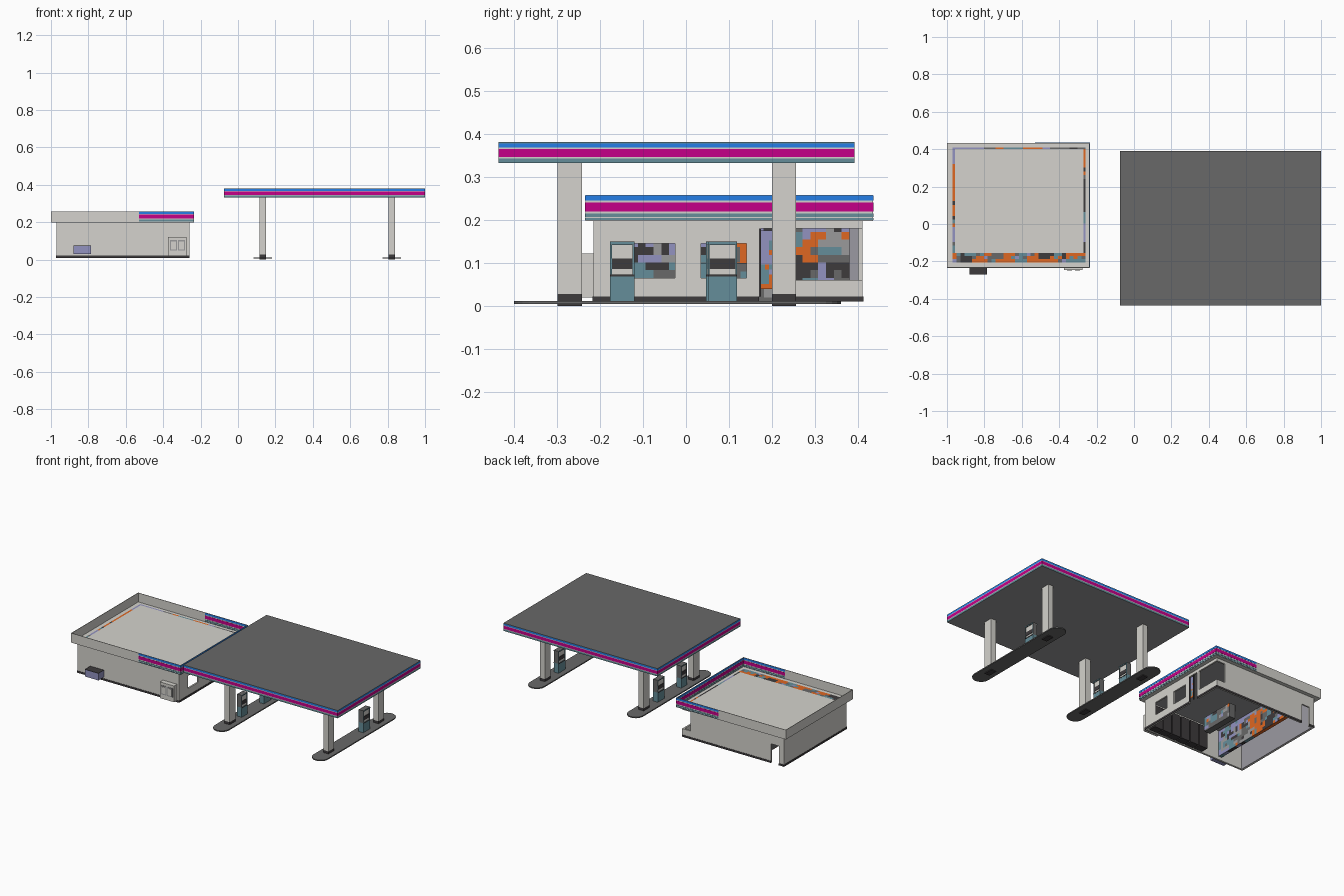
import bpy, bmesh, math, random
from mathutils import Vector

if "Cube" in bpy.data.objects:
    bpy.data.objects.remove(bpy.data.objects["Cube"])

random.seed(5)
COLOURS = {
    "light_grey": (0.66, 0.65, 0.61), "dark_grey": (0.138, 0.138, 0.138),
    "charcoal": (0.048, 0.043, 0.046), "magenta": (0.56, 0.0, 0.25),
    "blue": (0.018, 0.21, 0.8), "teal": (0.13, 0.27, 0.32),
    "orange": (0.74, 0.135, 0.016), "lavender": (0.29, 0.29, 0.53),
    "mid_grey": (0.32, 0.32, 0.33), "pale_lavender": (0.33, 0.32, 0.36)}
NAMES = list(COLOURS)
MATS = []
for n, c in COLOURS.items():
    m = bpy.data.materials.new(n)
    m.diffuse_color = (*c, 1)
    m.use_nodes = True
    m.node_tree.nodes["Principled BSDF"].inputs["Base Color"].default_value = m.diffuse_color
    MATS.append(m)


def finish(name, bm, recalc=True):
    if recalc:
        bmesh.ops.recalc_face_normals(bm, faces=bm.faces)
    me = bpy.data.meshes.new(name)
    bm.to_mesh(me)
    bm.free()
    for m in MATS:
        me.materials.append(m)
    ob = bpy.data.objects.new(name, me)
    bpy.context.collection.objects.link(ob)
    return ob


def boxes(name, specs):
    """Each spec: x0, x1, y0, y1, z0, z1, colour."""
    bm = bmesh.new()
    for x0, x1, y0, y1, z0, z1, col in specs:
        vs = bmesh.ops.create_cube(bm, size=1)["verts"]
        for v in vs:
            v.co = Vector((x0 + (v.co.x + .5) * (x1 - x0),
                           y0 + (v.co.y + .5) * (y1 - y0),
                           z0 + (v.co.z + .5) * (z1 - z0)))
        for f in {f for v in vs for f in v.link_faces}:
            f.material_index = NAMES.index(col)
    return finish(name, bm)


def prism(name, outline, levels, side_cols, bottom_col, top_col):
    """Extruded outline with a colour per height band."""
    bm = bmesh.new()
    rings = [[bm.verts.new((x, y, z)) for x, y in outline] for z in levels]
    n = len(outline)
    for a, b, col in zip(rings, rings[1:], side_cols):
        for i in range(n):
            f = bm.faces.new((a[i], a[(i + 1) % n], b[(i + 1) % n], b[i]))
            f.material_index = NAMES.index(col)
    bm.faces.new(rings[0][::-1]).material_index = NAMES.index(bottom_col)
    bm.faces.new(rings[-1]).material_index = NAMES.index(top_col)
    return finish(name, bm)


def mosaic(name, o, u, v, nu, nv, cols):
    """Flat panel of clustered colour cells, like packed goods."""
    o, u, v = Vector(o), Vector(u), Vector(v)
    bm = bmesh.new()
    p = [[bm.verts.new(o + u * (i / nu) + v * (j / nv)) for j in range(nv + 1)]
         for i in range(nu + 1)]
    picked = {}
    for i in range(nu):
        for j in range(nv):
            near = [picked[k] for k in ((i - 1, j), (i, j - 1)) if k in picked]
            col = random.choice(near) if near and random.random() < .6 else random.choice(cols)
            picked[i, j] = col
            f = bm.faces.new((p[i][j], p[i + 1][j], p[i + 1][j + 1], p[i][j + 1]))
            f.material_index = NAMES.index(col)
    return finish(name, bm, False)


def rect(x0, x1, y0, y1):
    return [(x0, y0), (x1, y0), (x1, y1), (x0, y1)]


def wall(name, axis, at, a0, a1, z0, z1, openings, t=.01, col="light_grey"):
    """Wall strip from a0 to a1 with rectangular openings (a, b, low, high)."""
    parts, cur = [], a0
    for a, b, lo, hi in openings:
        parts += [(cur, a, z0, z1), (a, b, z0, min(lo, z1)), (a, b, hi, z1)]
        cur = b
    parts.append((cur, a1, z0, z1))
    specs = []
    for a, b, lo, hi in parts:
        if b - a > 1e-4 and hi - lo > 1e-4:
            specs.append((at, at + t, a, b, lo, hi, col) if axis == "y"
                         else (a, b, at, at + t, lo, hi, col))
    return boxes(name, specs)


# ---- Canopy ----
prism("canopy", rect(-.075, 1, -.435, .391),
      [.332, .343, .346, .365, .368, .378, .381],
      ["teal", "light_grey", "magenta", "light_grey", "blue", "teal"], "mid_grey", "dark_grey")

# ---- Islands, columns and pumps ----
for side, cx, pumps in (("inner", .133, (-.148, .08)), ("outer", .822, (.085,))):
    r = .05
    arc = [(r * math.cos(k * math.pi / 10), r * math.sin(k * math.pi / 10)) for k in range(11)]
    outline = [(cx + x, .31 + y) for x, y in arc] + [(cx - x, -.35 - y) for x, y in arc]
    prism(side + "_island", outline, [.005, .012], ["dark_grey"], "dark_grey", "dark_grey")
    for tag, cy in (("front", -.27), ("back", .228)):
        prism(f"{side}_{tag}_column", rect(cx - .0175, cx + .0175, cy - .028, cy + .028),
              [0, .028, .335], ["charcoal", "light_grey"], "charcoal", "light_grey")
    for k, cy in enumerate(pumps):
        h = .028 if k == 0 and side == "inner" else .034
        s = [(cx - .016, cx + .016, cy - h, cy + h, .012, .072, "teal"),
             (cx - .012, cx + .012, cy - h + .004, cy + h - .004, .072, .142, "light_grey"),
             (cx - .016, cx + .016, cy - h, cy + h, .142, .15, "dark_grey")]
        for d in (-1, 1):
            # side posts, display, trim lines
            ya, yb = sorted((cy + d * h, cy + d * (h - .004)))
            s.append((cx - .015, cx + .015, ya, yb, .072, .142, "dark_grey"))
            for lo, hi, w, col in ((.086, .11, .004, "charcoal"), (.068, .073, 0, "charcoal"),
                                   (.143, .149, 0, "teal")):
                base = .011 if lo == .086 else .0155
                xa, xb = sorted((cx + d * base, cx + d * (base + .0015 + w * .5)))
                s.append((xa, xb, cy - h + w, cy + h - w, lo, hi, col))
            for q in (-1, 1):
                ya, yb = sorted((cy + q * h, cy + q * (h - .004)))
                xa, xb = sorted((cx + d * .0148, cx + d * .0162))
                s.append((xa, xb, ya, yb, .072, .142, "teal"))
        boxes(f"{side}_pump_{k + 1}", s)

# ---- Shop walls with open windows and doors ----
X0, X1, Y0, Y1 = -.97, -.26, -.215, .41
win = [(-.125, -.025, .065, .145), (.035, .14, .065, .145),
       (.17, .24, .01, .18), (.255, .41, .06, .18)]
rear = [(-.935, -.88, .01, .13), (-.32, -.26, .06, .18)]
wall("shop_side_wall", "y", X1 - .01, Y0, Y1, .01, .2, win)
wall("shop_far_wall", "y", X0, Y0, Y1, .01, .2, [])
wall("shop_front_wall", "x", Y0, X0, X1, .01, .2, [])
wall("shop_rear_wall", "x", Y1 - .01, X0, X1, .01, .2, rear)
wall("far_wall_lining", "y", X0 + .01, Y0 + .01, Y1 - .01, .01, .195, [], .002, "pale_lavender")
# dark skirting
wall("side_skirting", "y", X1 - .001, Y0, Y1, .01, .022, win[2:3], .003, "charcoal")
wall("far_skirting", "y", X0 - .002, Y0, Y1, .01, .022, [], .003, "charcoal")
wall("front_skirting", "x", Y0 - .002, X0, X1, .01, .022, [], .003, "charcoal")
wall("rear_skirting", "x", Y1 - .001, X0, X1, .01, .022, rear[:1], .003, "charcoal")
boxes("entrance_frame", [(X1 - .008, X1, y, y + .004, .022, .18, "charcoal")
                         for y in (.17, .203, .236)])
GOODS = ["charcoal", "dark_grey", "mid_grey", "lavender", "orange", "teal"]
mosaic("entrance_poster", (X1 - .005, .174, .04), (0, .029, 0), (0, 0, .135), 3, 12,
       ["teal", "teal", "orange", "lavender"])

# ---- Roof: deck, thin parapet, stripes on both faces ----
RX0, RX1, RY0, RY1 = -1, -.236, -.234, .434
boxes("roof_deck", [(RX0, RX1, RY0, RY1, .198, .201, "light_grey")])
boxes("ceiling", [(X0 + .012, X1 - .012, Y0 + .012, Y1 - .012, .192, .198, "mid_grey")])
t, e = .003, .001
boxes("parapet", [(RX0, RX1, RY0, RY0 + t, .2, .258, "light_grey"),
                  (RX0, RX1, RY1 - t, RY1, .2, .258, "light_grey"),
                  (RX0, RX0 + t, RY0 + t, RY1 - t, .2, .258, "light_grey"),
                  (RX1 - t, RX1, RY0 + t, RY1 - t, .2, .258, "light_grey")])
stripes = []
for lo, hi, col in ((.2, .205, "teal"), (.207, .215, "teal"),
                    (.22, .24, "magenta"), (.245, .2565, "blue")):
    stripes += [(RX1 - t - e, RX1 + e, RY0 - e, RY1 + e, lo, hi, col),
                (-.53, RX1 - t - e, RY0 - e, RY0 + t + e, lo, hi, col),
                (-.53, RX1 - t - e, RY1 - t - e, RY1 + e, lo, hi, col)]
boxes("fascia_stripes", stripes)
EDGE = ["charcoal", "orange", "teal", "dark_grey", "lavender", "orange"]
zt = .2025
mosaic("roof_edge_front", (X0, -.205, zt), (X1 - X0, 0, 0), (0, .05, 0), 34, 3, EDGE)
mosaic("roof_edge_rear", (X0, .4, zt), (X1 - X0, 0, 0), (0, .01, 0), 34, 1, EDGE)
mosaic("roof_edge_far", (X0, -.155, zt), (.012, 0, 0), (0, .555, 0), 1, 28, EDGE)
mosaic("roof_edge_side", (X1 - .01, -.155, zt), (.01, 0, 0), (0, .555, 0), 1, 28, EDGE)

# ---- Interior: chillers, goods wall, shelf ----
boxes("chillers", [(x, x + .058, Y0 + .012, -.155, .012, .15, "charcoal")
                   for x in [-.34 - .065 * i for i in range(6)]])
boxes("goods_wall", [(-.81, -.79, Y0 + .012, .38, .03, .192, "dark_grey")])
mosaic("goods_wall_stock", (-.788, Y0 + .012, .03), (0, .583, 0), (0, 0, .16), 32, 9, GOODS)
mosaic("goods_wall_underside", (-.81, Y0 + .012, .029), (0, .583, 0), (.022, 0, 0), 16, 1, EDGE)
boxes("shelf", [(-.57, -.53, -.02, .2, .012, .1, "dark_grey")])
mosaic("shelf_stock", (-.529, -.02, .02), (0, .22, 0), (0, 0, .08), 12, 4, GOODS)
mosaic("shelf_back_stock", (-.571, .2, .02), (0, -.22, 0), (0, 0, .08), 12, 4, GOODS)

# ---- Front wall equipment ----
boxes("cooling_unit", [(-.88, -.785, -.269, Y0, .03, .073, "lavender"),
                       (-.88, -.785, -.269, Y0, .073, .075, "charcoal")])
ice = [(-.373, -.275, -.245, Y0, .02, .122, "light_grey")]
for x in (-.364, -.321):
    ice += [(x, x + .038, -.247, -.245, .048, .105, "mid_grey"),
            (x + .005, x + .033, -.249, -.247, .055, .098, "light_grey")]
boxes("ice_chest", ice)
